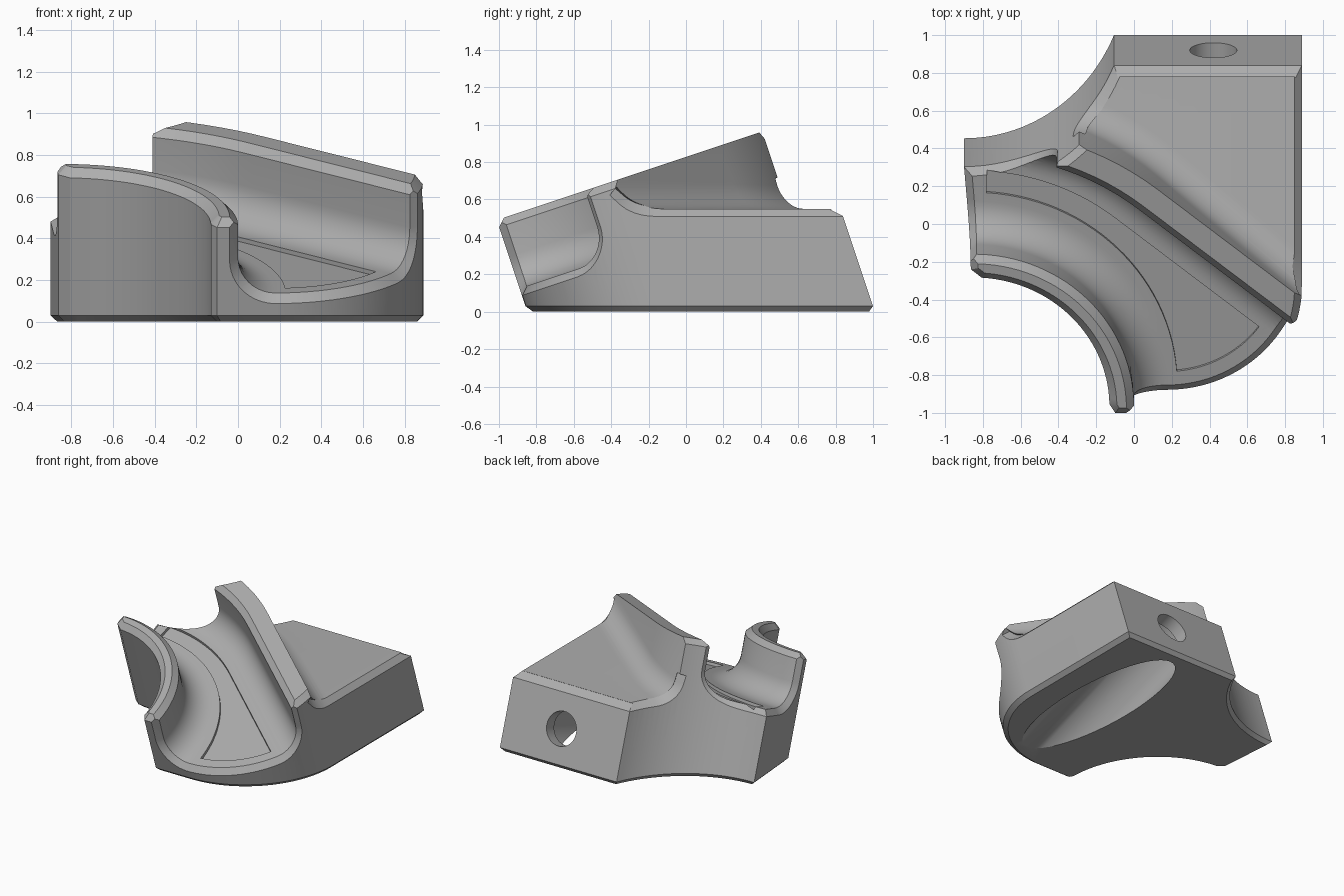
import bpy, bmesh, math
from math import sin, cos, radians, pi, sqrt, hypot, atan2
from mathutils import Vector, Matrix

old = bpy.data.objects.get("Cube")
if old:
    bpy.data.objects.remove(old, do_unlink=True)

# Everything is modelled in a frame leaning forward by TILT, then rotated upright
TILT = math.atan(1 / 3)
S, C = sin(TILT), cos(TILT)
O = Vector((-0.85, -0.77))            # centre of the curved channel
Q = Vector((0.175, -0.09))            # centre of the rounded front
K = Vector((-0.9, 1.307))             # centre of the hollow back corner
R_A, R_B, R_C, R_D = 0.72, 0.85, 1.405, 1.565   # wall faces, inside to outside
R_Q, R_K = 0.715, 0.867
T0 = radians(51.5)                    # where the outer wall turns straight
N0, D0 = Vector((cos(T0), sin(T0))), Vector((sin(T0), -cos(T0)))
FLOOR, TOP, DECK, FIL, CH = 0.4, 0.785, 0.55, 0.18, 0.04


def polar(centre, r, a):
    return centre + Vector((cos(a), sin(a))) * r


def arc(centre, r, a0, a1, n):
    return [polar(centre, r, radians(a0 + (a1 - a0) * i / n)) for i in range(n + 1)]


def loft(name, rings):
    """Closed solid through rings of equal point count."""
    bm = bmesh.new()
    vs = [[bm.verts.new(p) for p in ring] for ring in rings]
    n = len(vs[0])
    for a, b in zip(vs, vs[1:]):
        for i in range(n):
            j = (i + 1) % n
            bm.faces.new((a[i], a[j], b[j], b[i]))
    bm.faces.new(vs[0])
    bm.faces.new(vs[-1])
    bmesh.ops.recalc_face_normals(bm, faces=bm.faces)
    me = bpy.data.meshes.new(name)
    bm.to_mesh(me)
    bm.free()
    ob = bpy.data.objects.new(name, me)
    bpy.context.scene.collection.objects.link(ob)
    return ob


def inset(poly, d):
    out = []
    for i, p in enumerate(poly):
        t1 = (p - poly[i - 1]).normalized()
        t2 = (poly[(i + 1) % len(poly)] - p).normalized()
        n1, n2 = Vector((-t1.y, t1.x)), Vector((-t2.y, t2.x))
        out.append(p + (n1 + n2) * d / (1 + n1.dot(n2)))
    return out


def at_w(poly, w):
    return [(p.x, p.y, w) for p in poly]


def at_z(poly, z):
    return [(p.x, p.y, (z - p.y * S) / C) for p in poly]


def field(p):
    """Distance from the channel centre line origin, and its direction."""
    d = p - O
    if atan2(d.y, d.x) > T0:
        return d.length, d.normalized()
    return d.dot(N0), N0


def channel_height(p):
    a = max(0, min((p - O).length - R_B, R_C - field(p)[0]))
    return FLOOR if a >= FIL else FLOOR + FIL - sqrt(FIL**2 - (FIL - a)**2)


def deck_height(p):
    f, m = field(p)
    a, g = max(0, f - R_D), -S * m.y / C
    k, line = hypot(1, g), (DECK - S * p.y) / C
    if a >= FIL * (1 + g / k):
        return line
    return line + g * (FIL - a) + FIL * k - sqrt(FIL**2 - (FIL - a)**2)


# Main body: footprint with chamfered bottom and top rims
outline = (arc(Q, R_Q, -90, 0, 30) + [Vector((0.89, 0.958))]
           + arc(K, R_K, -23.74, -90, 26) + [Vector((-0.863, -0.005))]
           + arc(O, R_A, 86.5, 1, 30) + [Vector((-0.10, -0.805))])
body = loft("channel_block", [at_z(inset(outline, 0.03), 0), at_z(outline, 0.03),
                              at_w(outline, TOP - CH), at_w(inset(outline, CH), TOP)])
cutters = []

# Curved channel with filleted floor and chamfered wall tops
side = [(-2 * CH, 1.0), (-2 * CH, TOP + CH), (0, TOP - CH)]
side += [(FIL - FIL * cos(t), FLOOR + FIL - FIL * sin(t))
         for t in [pi / 2 * i / 10 for i in range(11)]]
rings = []
stations = [(T0 + radians(48.5) * (1 - i / 16), None) for i in range(16)]
stations += [(T0 - radians(81.5) * i / 27, 1.7 * i / 27) for i in range(28)]
for th, run in stations:
    mb = Vector((cos(th), sin(th)))
    mc, base = (mb, O) if run is None else (N0, O + D0 * run)
    ring = [(*(O + mb * (R_B + a)), w) for a, w in side]
    ring += [(*(base + mc * (R_C - a)), w) for a, w in reversed(side)]
    rings.append(ring)
cutters.append(loft("channel_cutter", rings))

# Level deck behind the outer wall, blended into it with a fillet
rings = []
stations = [(T0 + radians(48.5) * (1 - i / 16), 0) for i in range(17)] + [(T0, 1.3)]
for th, run in stations:
    m, base = Vector((cos(th), sin(th))), O + D0 * run
    g = -S * m.y / C
    level = lambda f: (DECK - S * (base.y + m.y * f)) / C
    cf, cw = R_D + FIL, level(R_D + FIL) + FIL * hypot(1, g)
    end = atan2(-1, g) + 2 * pi
    prof = [(R_D, 1.5)]
    for i in range(11):
        t = pi + (end - pi) * i / 10
        prof.append((cf + FIL * cos(t), cw + FIL * sin(t)))
    prof += [(2.8, level(2.8)), (2.8, 1.5)]
    rings.append([(*(base + m * f), w) for f, w in prof])
cutters.append(loft("deck_cutter", rings))


def chamfer(name, plan, height, rise_start=False, rise_end=False, n=40):
    """Triangular cutter following an edge; plan(u) runs with the outside on its right."""
    pts = [plan((1 - cos(pi * i / n)) / 2) for i in range(n + 1)]
    path, outs = [], []
    for i, p in enumerate(pts):
        t = (pts[min(i + 1, n)] - pts[max(i - 1, 0)]).normalized()
        path.append(Vector((p.x, p.y, height(p))))
        outs.append(Vector((t.y, -t.x, 0)))

    def beyond(a, b, rise):
        if rise:
            return Vector((a.x, a.y, 0.87))
        return a + (a - b).normalized() * 0.06

    first, last = beyond(path[0], path[1], rise_start), beyond(path[-1], path[-2], rise_end)
    path, outs = [first] + path + [last], [outs[0]] + outs + [outs[-1]]
    rings = []
    for i, (p, o) in enumerate(zip(path, outs)):
        t = path[min(i + 1, len(path) - 1)] - path[max(i - 1, 0)]
        up = o.cross(t).normalized()
        slide = (up - o) * CH
        rings.append([p - o * CH + slide * 0.3, p - up * CH - slide * 0.3, p + (o + up) * CH])
    cutters.append(loft(name, rings))


def front_plan(u):
    s, straight = u * 1.0575, 0.1757
    if s < straight:
        return Vector((s - 0.0007, -0.805))
    return polar(Q, R_Q, -pi / 2 + (s - straight) / R_Q)


def back_arc(a0, a1):
    return lambda u: polar(K, R_K, radians(a0 + (a1 - a0) * u))


def straight(a, b):
    return lambda u: Vector(a).lerp(Vector(b), u)


# Chamfers on the channel mouths and around the deck
chamfer("front_mouth_cutter", front_plan, channel_height, True, True)
chamfer("back_mouth_cutter", back_arc(-57.8, -90), channel_height, rise_start=True)
chamfer("left_mouth_cutter", straight((-0.9, 0.44), (-0.8704, 0.0798)),
        channel_height, rise_end=True)
chamfer("deck_right_cutter", straight((0.89, -0.13), (0.89, 0.958)), deck_height)
chamfer("deck_back_cutter", straight((0.89, 0.958), (-0.1063, 0.958)), deck_height, n=2)
chamfer("deck_corner_cutter", back_arc(-23.74, -45.2), deck_height)

# Shallow recessed panel in the channel floor
panel = (arc(O, 1.08, 4.2, 86.3, 28) + arc(O, 1.2, 86.6, 51.5, 14)
         + arc(Q, 0.6, -35.7, -84.7, 14))
cutters.append(loft("panel_cutter", [at_w(panel, FLOOR - 0.022), at_w(panel, FLOOR + 0.08)]))


# Leaning bore that opens through the underside, with a smaller mouth in the back
def bore(name, r, v0, v1):
    circle = [(0.42 + r * cos(2 * pi * i / 48), -0.035 + r * sin(2 * pi * i / 48))
              for i in range(48)]
    cutters.append(loft(name, [[(x, v, w) for x, w in circle] for v in (v0, v1)]))


bore("bore_cutter", 0.25, -0.9, 0.86)
bore("mouth_cutter", 0.125, 0.5, 1.2)

# Cut everything out of the body
bpy.context.view_layer.objects.active = body
for cutter in cutters:
    cutter.hide_render = True
    mod = body.modifiers.new(cutter.name, 'BOOLEAN')
    mod.operation, mod.solver, mod.object = 'DIFFERENCE', 'EXACT', cutter
    bpy.ops.object.modifier_apply(modifier=mod.name)
    bpy.data.objects.remove(cutter, do_unlink=True)

# Stand upright, colour and shade
body.data.transform(Matrix.Rotation(TILT, 4, 'X'))
grey = bpy.data.materials.new("plain_grey")
grey.use_nodes = True
colour = (0.42, 0.42, 0.42, 1)
grey.diffuse_color = colour
grey.node_tree.nodes["Principled BSDF"].inputs["Base Color"].default_value = colour
body.data.materials.clear()
body.data.materials.append(grey)
bpy.ops.object.select_all(action='DESELECT')
body.select_set(True)
bpy.ops.object.shade_smooth_by_angle(angle=radians(25))
